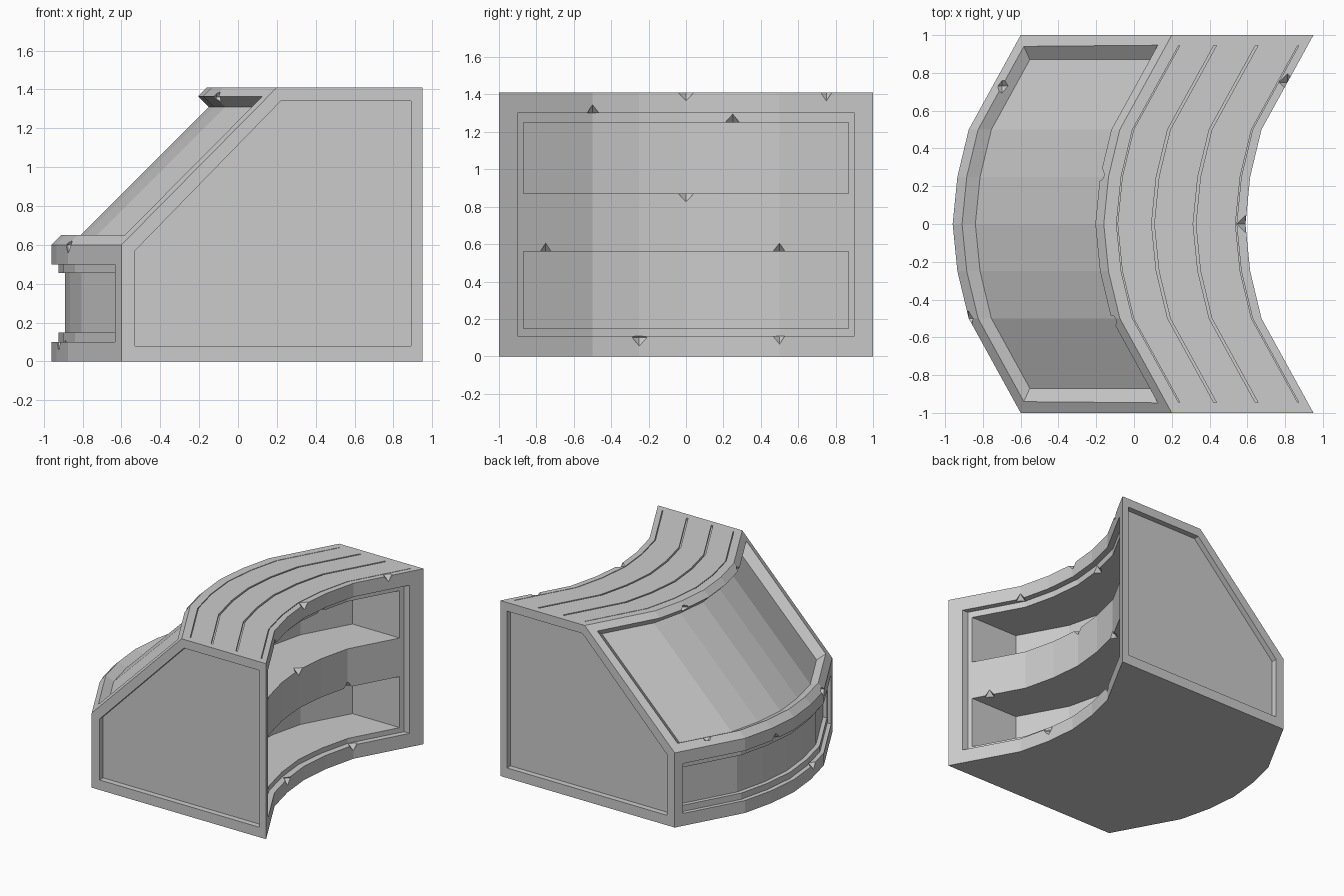
import bpy
import bmesh

cube = bpy.data.objects.get("Cube")
if cube:
    bpy.data.objects.remove(cube, do_unlink=True)

grey = bpy.data.materials.new("plain grey")
grey.use_nodes = True
grey.diffuse_color = (0.6, 0.6, 0.6, 1)
shader = next(n for n in grey.node_tree.nodes if n.type == 'BSDF_PRINCIPLED')
shader.inputs["Base Color"].default_value = (0.6, 0.6, 0.6, 1)
shader.inputs["Roughness"].default_value = 0.8


def bend(y):
    """Sideways shift of the counter's arc at a given y."""
    y = abs(y)
    stations = [(0, -0.36), (0.25, -0.335), (0.5, -0.275), (1, 0)]
    for (y0, s0), (y1, s1) in zip(stations, stations[1:]):
        if y <= y1 or y1 == 1:
            return s0 + (s1 - s0) * (y - y0) / (y1 - y0)


def make_object(name, bm):
    bmesh.ops.recalc_face_normals(bm, faces=bm.faces[:])
    mesh = bpy.data.meshes.new(name)
    bm.to_mesh(mesh)
    bm.free()
    mesh.materials.append(grey)
    obj = bpy.data.objects.new(name, mesh)
    bpy.context.scene.collection.objects.link(obj)
    return obj


def loft(name, rings):
    """Closed solid through matching rings of points."""
    bm = bmesh.new()
    loops = [[bm.verts.new(p) for p in ring] for ring in rings]
    for a, b in zip(loops, loops[1:]):
        for i in range(len(a)):
            j = (i + 1) % len(a)
            bm.faces.new((a[i], a[j], b[j], b[i]))
    bm.faces.new(loops[0])
    bm.faces.new(loops[-1])
    return make_object(name, bm)


def sweep(name, profile):
    """Sweep (x, z, half length) points along the arc."""
    rings = []
    for station in (-1, -0.5, -0.25, 0, 0.25, 0.5, 1):
        ring = []
        for x, z, half in profile:
            y = station * half if abs(station) == 1 else station
            ring.append((x + bend(y), y, z))
        rings.append(ring)
    return loft(name, rings)


def box_profile(x0, x1, z0, z1, half):
    return [(x0, z0, half), (x1, z0, half), (x1, z1, half), (x0, z1, half)]


def carve(target, cutter):
    cutter.hide_render = True
    mod = target.modifiers.new(cutter.name, 'BOOLEAN')
    mod.operation = 'DIFFERENCE'
    mod.solver = 'EXACT'
    mod.object = cutter
    bpy.context.view_layer.objects.active = target
    bpy.ops.object.modifier_apply(modifier=mod.name)
    bpy.data.objects.remove(cutter, do_unlink=True)


# Curved counter body
outline = [(-0.6, 0), (0.95, 0), (0.95, 1.41), (0.2, 1.41), (-0.6, 0.6)]
body = sweep("counter_body", [(x, z, 1) for x, z in outline])

# Framed shelf side with two deep niches
carve(body, sweep("shelf_recess", box_profile(0.90, 1.2, 0.11, 1.30, 0.9)))
for z0, z1 in ((0.15, 0.56), (0.87, 1.25)):
    carve(body, sweep("shelf_niche", box_profile(0.48, 1.1, z0, z1, 0.87)))

# Sloped display recess with flared walls
opening = [(-0.55, 0.65, 0.94), (0.16, 1.36, 0.94)]
floor = [(-0.48, 0.62, 0.87), (0.21, 1.31, 0.87)]
flare = [tuple(f + 1.5 * (o - f) for o, f in zip(po, pf))
         for po, pf in zip(opening, floor)]
carve(body, sweep("slope_recess", [floor[0], floor[1], flare[1], flare[0]]))

# Low front panel, stepped inwards
carve(body, sweep("front_step", box_profile(-0.8, -0.565, 0.1, 0.5, 0.94)))
carve(body, sweep("front_panel", box_profile(-0.8, -0.53, 0.15, 0.455, 0.92)))

# Flat recessed end panels
panel = [(-0.53, 0.08), (0.89, 0.08), (0.89, 1.34), (0.22, 1.34), (-0.53, 0.57)]
for side in (-1, 1):
    carve(body, loft("end_panel", [[(x, side * y, z) for x, z in panel]
                                   for y in (0.955, 1.2)]))

# Thin seams between the top planks
for x, width in ((0.27, 0.006), (0.46, 0.014), (0.68, 0.014), (0.90, 0.006)):
    carve(body, sweep("plank_seam",
                      box_profile(x - width / 2, x + width / 2, 1.395, 1.5, 0.945)))

# Small chips knocked out of the edges
chips = [(0.95, -0.5, 1.30), (0.95, 0, 1.41), (0.95, 0.75, 1.41),
         (0.95, -0.25, 0.1), (0.95, 0.5, 0.11), (0.90, 0.25, 1.25),
         (0.90, 0, 0.87), (0.90, -0.75, 0.56), (0.90, 0.5, 0.56),
         (-0.55, 0.73, 0.65), (-0.6, -0.5, 0.6), (-0.6, 0.2, 0.5),
         (-0.6, -0.3, 0.1), (0.16, 0.26, 1.36), (0.16, -0.51, 1.36)]
bm = bmesh.new()
for x, y, z in chips:
    chip = bmesh.ops.create_uvsphere(bm, u_segments=4, v_segments=2, radius=0.045)
    bmesh.ops.translate(bm, verts=chip["verts"], vec=(x + bend(y), y, z))
carve(body, make_object("edge_chips", bm))

for face in body.data.polygons:
    face.use_smooth = False
